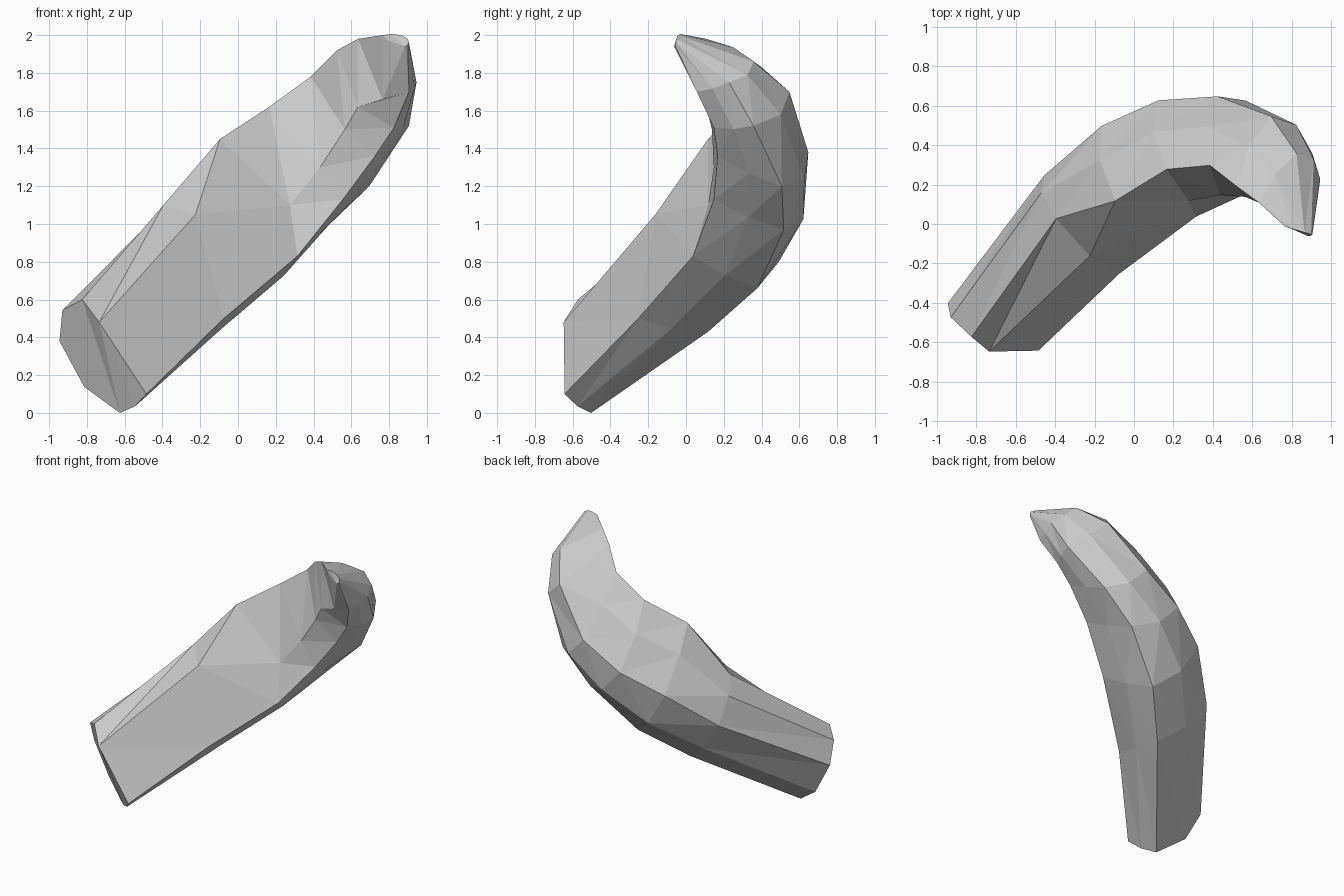
import bpy, bmesh
from mathutils import Vector

if "Cube" in bpy.data.objects:
    bpy.data.objects.remove(bpy.data.objects["Cube"])

# Five guide points per section: top, back, underside, lower ridge, inner front
SECTIONS = [
    ((-.83, -.57, .60), (-.95, -.40, .38), (-.63, -.50, .00), (-.49, -.64, .10), (-.74, -.645, .48)),
    ((-.40, .03, 1.10), (-.46, .25, .80), (-.12, .12, .43), (-.08, -.25, .50), (-.23, -.16, 1.05)),
    ((-.10, .12, 1.45), (-.17, .50, 1.05), (.14, .38, .66), (.31, .04, .83), (.27, .12, 1.10)),
    ((.16, .28, 1.62), (.12, .63, 1.20), (.45, .52, .97), (.55, .15, 1.13), (.43, .15, 1.30)),
    ((.38, .30, 1.78), (.42, .65, 1.38), (.69, .51, 1.20), (.72, .17, 1.36), (.56, .14, 1.50)),
    ((.52, .19, 1.92), (.69, .55, 1.70), (.90, .36, 1.52), (.82, .15, 1.51), (.63, .11, 1.62)),
    ((.63, .11, 1.98), (.82, .36, 1.86), (.94, .23, 1.75), (.90, .06, 1.70), (.76, .08, 1.66)),
    ((.76, -.01, 2.0), (.86, -.04, 2.0), (.90, -.05, 1.96), (.88, -.06, 1.94), (.79, -.02, 1.97)),
]


def ring(section, hip_bulge):
    """Round the back half of a section, leave the inner half flat."""
    top, back, under, ridge, front = map(Vector, section)
    c = (top + under) / 2
    shoulder = c + .64 * ((top - c) + (back - c))
    hip = c + hip_bulge * ((under - c) + (back - c))
    keel = c + 1.06 * ((under + ridge) / 2 - c)
    return [top, shoulder, back, hip, under, keel, ridge, front]


# Curved faceted body, lofted through the sections
bm = bmesh.new()
rings = [[bm.verts.new(p) for p in ring(s, .64 if k else .74)]
         for k, s in enumerate(SECTIONS)]
for a, b in zip(rings, rings[1:]):
    n = len(a)
    for i in range(n):
        j = (i + 1) % n
        if i == n - 2:      # inner face: crease from front ridge to lower ridge
            bm.faces.new((a[i], a[j], b[i]))
            bm.faces.new((a[j], b[j], b[i]))
        elif i == n - 1:    # inner face: crease from front ridge to top
            bm.faces.new((a[i], a[j], b[j]))
            bm.faces.new((a[i], b[j], b[i]))
        else:
            bm.faces.new((a[i], a[j], b[j], b[i]))

# End caps
bm.faces.new(rings[0][::-1])
bm.faces.new(rings[-1])
bmesh.ops.triangulate(bm, faces=bm.faces[:], quad_method='SHORT_EDGE')
bmesh.ops.recalc_face_normals(bm, faces=bm.faces[:])

# Stand it on the ground and centre it
lo = Vector([min(v.co[k] for v in bm.verts) for k in range(3)])
hi = Vector([max(v.co[k] for v in bm.verts) for k in range(3)])
shift = Vector((-(lo.x + hi.x) / 2, -(lo.y + hi.y) / 2, -lo.z))
bmesh.ops.translate(bm, verts=bm.verts[:], vec=shift)

mesh = bpy.data.meshes.new("curved_body")
bm.to_mesh(mesh)
bm.free()
body = bpy.data.objects.new("curved_body", mesh)
bpy.context.collection.objects.link(body)
